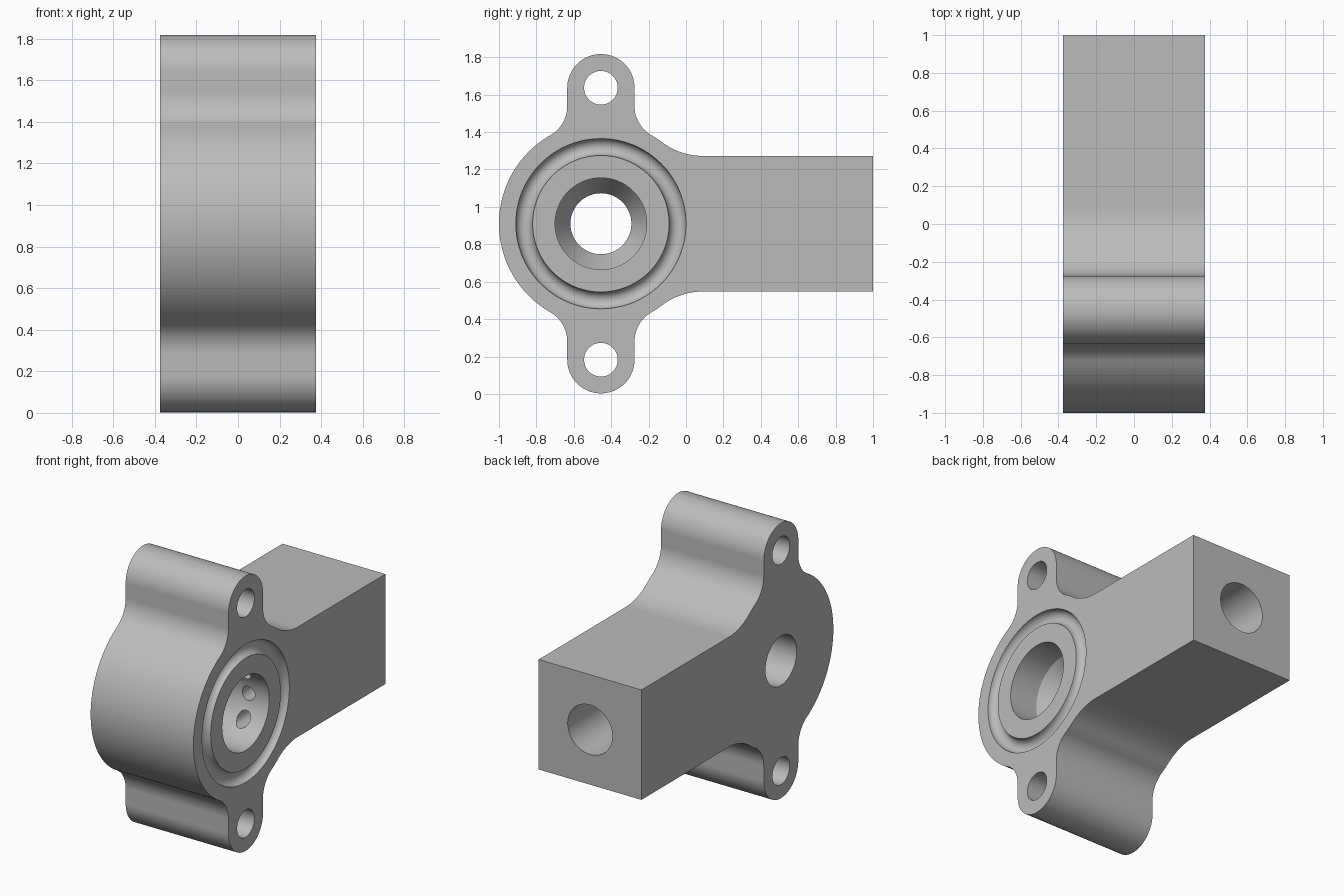
import bpy, bmesh, math
from mathutils import Matrix

HALF = 0.375            # half thickness of the body
CY, CZ = -0.455, 0.91   # centre of the main bore
R_HUB, R_EAR, EAR = 0.545, 0.18, 0.727
ARM_H, F_EAR, F_ARM = 0.3625, 0.18, 0.36

old = bpy.data.objects.get("Cube")
if old:
    bpy.data.objects.remove(old, do_unlink=True)

grey = bpy.data.materials.new("cast_grey")
grey.use_nodes = True
colour = (0.5, 0.5, 0.5, 1)
grey.diffuse_color = colour
grey.node_tree.nodes["Principled BSDF"].inputs["Base Color"].default_value = colour


def add_object(name, bm):
    bmesh.ops.recalc_face_normals(bm, faces=bm.faces)
    mesh = bpy.data.meshes.new(name)
    bm.to_mesh(mesh)
    bm.free()
    mesh.materials.append(grey)
    obj = bpy.data.objects.new(name, mesh)
    bpy.context.collection.objects.link(obj)
    return obj


def arc(cy, cz, r, a0, a1, n):
    return [(cy + r * math.cos(a0 + (a1 - a0) * i / n),
             cz + r * math.sin(a0 + (a1 - a0) * i / n)) for i in range(n + 1)]


def lathe(name, profile, matrix, ring=False, steps=96):
    """Revolve (radius, height) points about local z; ring closes the profile."""
    bm = bmesh.new()
    loops = [[bm.verts.new((r * math.cos(2 * math.pi * i / steps),
                            r * math.sin(2 * math.pi * i / steps), h))
              for i in range(steps)] for r, h in profile]
    pairs = list(zip(loops, loops[1:]))
    if ring:
        pairs.append((loops[-1], loops[0]))
    else:
        bm.faces.new(loops[0])
        bm.faces.new(loops[-1])
    for a, b in pairs:
        for i in range(steps):
            j = (i + 1) % steps
            bm.faces.new((a[i], a[j], b[j], b[i]))
    bm.transform(matrix)
    return add_object(name, bm)


# Outline of the upper half, relative to the bore centre, from arm to front
pi = math.pi
ear_z = math.sqrt((R_HUB + F_EAR) ** 2 - (R_EAR + F_EAR) ** 2)
ear_a = math.atan2(ear_z, R_EAR + F_EAR)
arm_y = math.sqrt((R_HUB + F_ARM) ** 2 - (ARM_H + F_ARM) ** 2)
arm_a = math.atan2(ARM_H + F_ARM, arm_y)
upper = [(1 - CY, ARM_H)]
upper += arc(arm_y, ARM_H + F_ARM, F_ARM, -pi / 2, arm_a - pi, 20)
upper += arc(0, 0, R_HUB, arm_a, ear_a, 6)[1:]
upper += arc(R_EAR + F_EAR, ear_z, F_EAR, ear_a + pi, pi, 16)[1:]
upper += arc(0, EAR, R_EAR, 0, pi, 40)
upper += arc(-R_EAR - F_EAR, ear_z, F_EAR, 0, -ear_a, 16)
upper += arc(0, 0, R_HUB, pi - ear_a, pi, 36)[1:]
outline = upper + [(y, -z) for y, z in reversed(upper[:-1])]

# Body: extruded plate
bm = bmesh.new()
base = bm.faces.new([bm.verts.new((-HALF, CY + y, CZ + z)) for y, z in outline])
ext = bmesh.ops.extrude_face_region(bm, geom=[base])
bmesh.ops.translate(bm, vec=(2 * HALF, 0, 0),
                    verts=[v for v in ext["geom"] if isinstance(v, bmesh.types.BMVert)])
body = add_object("valve_body", bm)

# Cutters
along_x = Matrix.Rotation(pi / 2, 4, 'Y')
along_y = Matrix.Rotation(-pi / 2, 4, 'X')


def at(x, y, z, rot):
    return Matrix.Translation((x, y, z)) @ rot


cutters = [lathe("stepped_bore", [(0.163, -0.5), (0.163, 0.035), (0.245, 0.175), (0.245, 0.5)],
                 at(0, CY, CZ, along_x))]
groove = arc(0.41, HALF, 0.045, pi, 2 * pi, 16) + [(0.455, 0.45), (0.365, 0.45)]
cutters.append(lathe("seal_groove", groove, at(0, CY, CZ, along_x), ring=True))
for side in (-1, 1):
    cutters.append(lathe("bolt_hole", [(0.09, -0.5), (0.09, 0.5)],
                         at(0, CY, CZ + side * EAR, along_x), steps=64))
cutters.append(lathe("arm_bore", [(0.163, 0.1), (0.163, 1.1)], at(0, 0, CZ, along_y)))
for k in (-1, 0, 1):
    cutters.append(lathe("port_hole", [(0.046, CY + 0.1), (0.046, 0.1)],
                         at(0.225, 0, CZ + 0.15 * k, along_y), steps=32))

# Cut, bake and remove the cutters
for c in cutters:
    c.hide_render = True
    mod = body.modifiers.new(c.name, 'BOOLEAN')
    mod.operation, mod.solver, mod.object = 'DIFFERENCE', 'EXACT', c
graph = bpy.context.evaluated_depsgraph_get()
body_mesh = bpy.data.meshes.new_from_object(body.evaluated_get(graph))
body.modifiers.clear()
body.data = body_mesh
for c in cutters:
    bpy.data.objects.remove(c, do_unlink=True)

bpy.ops.object.select_all(action='DESELECT')
body.select_set(True)
bpy.context.view_layer.objects.active = body
bpy.ops.object.shade_smooth_by_angle(angle=math.radians(25))
